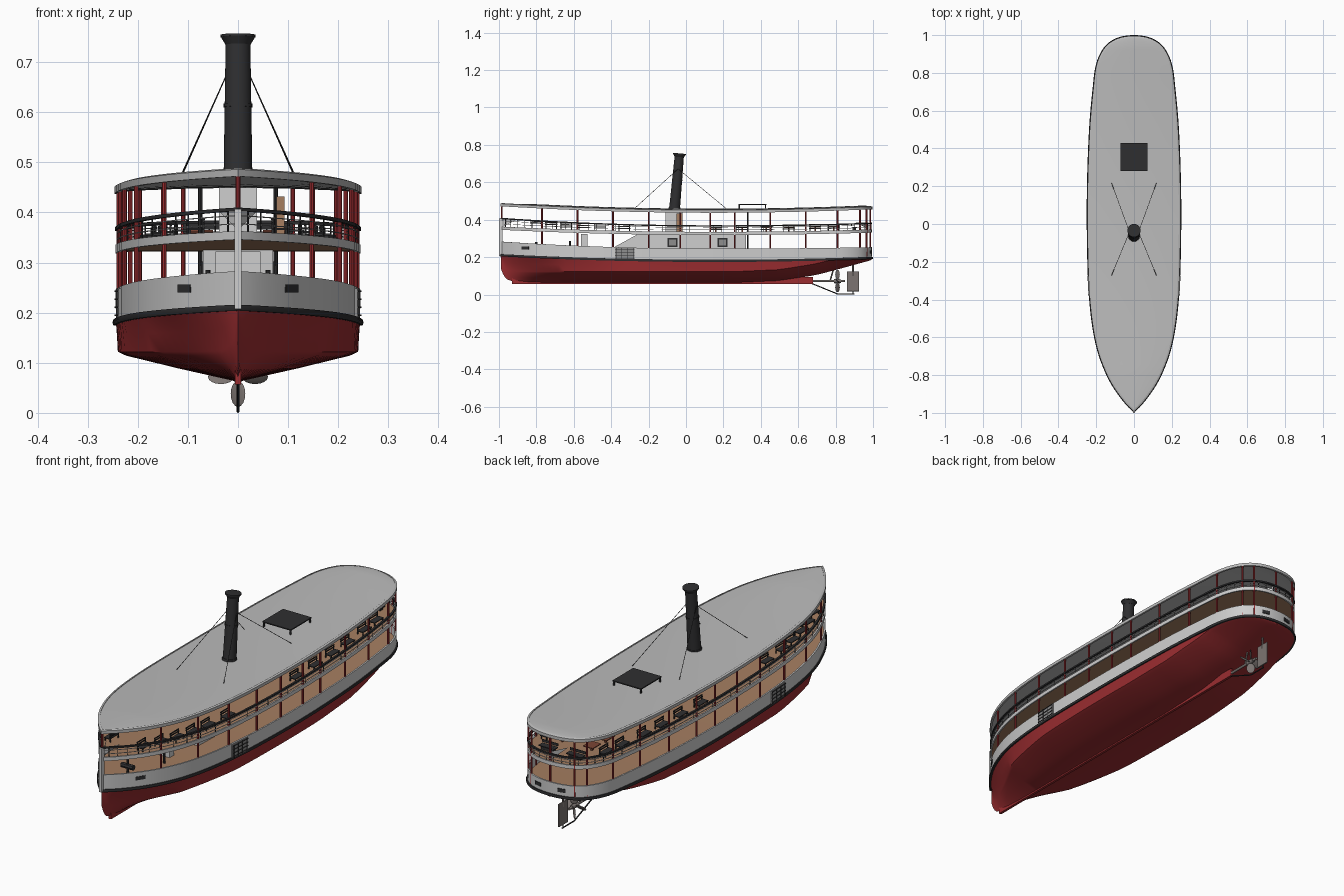
import bpy, bmesh, math
from mathutils import Vector, Matrix

if "Cube" in bpy.data.objects:
    bpy.data.objects.remove(bpy.data.objects["Cube"])

def mat(name, r, g, b):
    m = bpy.data.materials.new(name)
    m.diffuse_color = (r, g, b, 1)
    m.use_nodes = True
    m.node_tree.nodes["Principled BSDF"].inputs["Base Color"].default_value = m.diffuse_color
    return m

RED = mat("hull red", .33, .026, .03)
WHITE = mat("white paint", .62, .62, .62)
ROOF = mat("roof grey", .5, .5, .5)
BLACK = mat("black iron", .028, .028, .03)
WOOD = mat("deck wood", .38, .21, .12)
BROWN = mat("table brown", .2, .06, .035)
METAL = mat("propeller metal", .2, .175, .165)
GREY = mat("gate grey", .27, .27, .27)

# Half outline of the ship seen from above, smoothed with Catmull-Rom
PLAN = [(0, -.99), (.035, -.955), (.075, -.905), (.115, -.845), (.15, -.775), (.185, -.68), (.21, -.57),
        (.228, -.43), (.238, -.27), (.243, -.05), (.243, .15), (.238, .35), (.228, .55), (.212, .72),
        (.2, .82), (.18, .885), (.15, .935), (.11, .968), (.06, .987), (0, .993)]

def smooth_path(p, n=3):
    p = [Vector(q) for q in p]
    e = [2 * p[0] - p[1]] + p + [Vector((-p[-2].x, p[-2].y))]
    out = []
    for i in range(len(p) - 1):
        a, b, c, d = e[i:i + 4]
        for k in range(n):
            t = k / n
            out.append(.5 * (2 * b + (c - a) * t + (2 * a - 5 * b + 4 * c - d) * t**2 + (3 * b - a - 3 * c + d) * t**3))
    return out + [p[-1]]

HALF = smooth_path(PLAN)
LOOP = HALF + [Vector((-p.x, p.y)) for p in HALF[-2:0:-1]]

def lerp_table(t, v):
    for (a, fa), (b, fb) in zip(t, t[1:]):
        if v <= b:
            return fa + (fb - fa) * max(0, (v - a) / (b - a))
    return t[-1][1]

def hw(y):
    return lerp_table([(p.y, p.x) for p in HALF], y)

def sheer(bow, mid, stern):
    return lambda y: mid + ((bow - mid) * ((.15 - y) / 1.14)**2 if y < .15 else (stern - mid) * ((y - .15) / .85)**2)

WALE, BULWARK = sheer(.21, .18, .196), sheer(.283, .245, .253)
DECK, RAIL, TOP = sheer(.36, .332, .345), sheer(.41, .37, .384), sheer(.486, .451, .47)
MAIN = lambda y: WALE(y) + .018

def finish(name, bm, mats, smooth=None):
    bmesh.ops.remove_doubles(bm, verts=bm.verts, dist=1e-5)
    bmesh.ops.recalc_face_normals(bm, faces=bm.faces)
    me = bpy.data.meshes.new(name)
    bm.to_mesh(me)
    bm.free()
    for m in mats:
        me.materials.append(m)
    o = bpy.data.objects.new(name, me)
    bpy.context.collection.objects.link(o)
    if smooth:
        bpy.ops.object.select_all(action='DESELECT')
        o.select_set(True)
        bpy.context.view_layer.objects.active = o
        bpy.ops.object.shade_smooth_by_angle(angle=math.radians(smooth))
    return o

def grid(bm, rows, closed=False):
    vs = [[bm.verts.new(p) for p in r] for r in rows]
    for a, b in (zip(vs, vs[1:] + vs[:1]) if closed else zip(vs, vs[1:])):
        m = len(a)
        for j in range(m if closed else m - 1):
            bm.faces.new((a[j], a[(j + 1) % m], b[(j + 1) % m], b[j]))

def band(name, profile, mtl):
    """Sweep a closed profile of (outward offset, height function, dz) round the ship."""
    bm, rows, n = bmesh.new(), [], len(LOOP)
    for i, p in enumerate(LOOP):
        t = (LOOP[(i + 1) % n] - LOOP[i - 1]).normalized()
        rows.append([(p.x + t.y * o, p.y - t.x * o, f(p.y) + dz) for o, f, dz in profile])
    grid(bm, rows, True)
    return finish(name, bm, [mtl], 40)

def slab(name, f, thick, crown, inset, mats):
    """Cambered deck filling the outline; materials are top, bottom."""
    bm = bmesh.new()
    fr = [-1, -.75, -.4, 0, .4, .75, 1]
    for dz in (0, -thick):
        grid(bm, [[(max(p.x - inset, 0) * k, p.y * (1 - inset), f(p.y) + dz + crown * (1 - k * k) * min(1, p.x / .15))
                   for k in fr] for p in HALF])
    for s in (1, -1):
        grid(bm, [[(s * max(p.x - inset, 0), p.y * (1 - inset), f(p.y) + dz) for dz in (0, -thick)] for p in HALF])
    o = finish(name, bm, mats, 40)
    for q in o.data.polygons:
        q.material_index = 1 if q.normal.z < -.5 else 0

def box(bm, c, s, rot=0):
    bmesh.ops.create_cube(bm, size=1, matrix=Matrix.Translation(c) @ Matrix.Rotation(rot, 4, 'Z') @ Matrix.Diagonal((*s, 1)))

def rod(bm, a, b, r, r2=None, n=8):
    a, b = Vector(a), Vector(b)
    d = b - a
    m = Matrix.Translation((a + b) / 2) @ d.to_track_quat('Z', 'Y').to_matrix().to_4x4()
    bmesh.ops.create_cone(bm, cap_ends=True, segments=n, radius1=r, radius2=r if r2 is None else r2, depth=d.length, matrix=m)

def part(name, mtl, items, kind=box, smooth=None):
    bm = bmesh.new()
    for it in items:
        kind(bm, *it)
    return finish(name, bm, [mtl], smooth)

# Hull
KEEL = [(-.99, .14), (-.975, .1), (-.955, .08), (-.905, .064), (-.8, .062), (.25, .062), (.5, .073), (.7, .105),
        (.85, .145), (.97, .178), (1, .187)]
bm, rows = bmesh.new(), []
for p in HALF:
    zw, zk = WALE(p.y), lerp_table(KEEL, p.y)
    zc = min(zk + .06, zw - .006)
    c = lerp_table([(-.99, .25), (-.85, .55), (-.65, .88), (-.35, .985), (1, .985)], p.y)
    half = [(p.x, zw), (p.x * (.4 + .6 * c), zw * .5 + zc * .5), (p.x * c, zc), (p.x * c * .93, zc - (zc - zk) * .13),
            (p.x * c * .5, zk + (zc - zk) * .45)]
    rows.append([(x, p.y, z) for x, z in half] + [(0, p.y, zk)] + [(-x, p.y, z) for x, z in half[::-1]])
grid(bm, rows)
finish("hull", bm, [RED], 35)
part("keel", RED, [((0, -.125, .075), (.012, 1.61, .036))])

# Wale, bulwark, decks, roof
band("wale", [(-.004, WALE, -.006), (.005, WALE, -.006), (.007, WALE, 0), (.005, WALE, .006), (-.004, WALE, .006)], BLACK)
band("bulwark", [(0, WALE, 0), (.001, BULWARK, 0), (-.006, BULWARK, 0), (-.006, WALE, 0)], WHITE)
slab("main_deck", MAIN, .006, 0, .004, [WOOD, WOOD])
slab("upper_deck", DECK, .01, 0, .004, [WOOD, WOOD])
band("upper_deck_edge", [(-.006, DECK, -.014), (.001, DECK, -.014), (.001, DECK, .003), (-.006, DECK, .003)], WHITE)
slab("roof", TOP, .01, .008, 0, [ROOF, ROOF])
band("roof_edge", [(-.006, TOP, -.014), (.003, TOP, -.014), (.003, TOP, 0), (-.006, TOP, .003)], ROOF)

# Railing
band("top_rail", [(-.007, RAIL, -.007), (.002, RAIL, -.007), (.002, RAIL, 0), (-.007, RAIL, 0)], BLACK)
for k in (.35, .68):
    f = lambda y, k=k: DECK(y) + k * (RAIL(y) - DECK(y))
    band("rail_wire", [(-.004, f, -.001), (-.001, f, -.001), (-.001, f, .001), (-.004, f, .001)], WHITE)
part("rail_stanchions", BLACK, [((p.x - .003 * (p.x > 0) + .006 * (p.x < 0) * .5, p.y * .997, DECK(p.y)),
     (p.x - .003 * (p.x > 0) + .003 * (p.x < 0), p.y * .997, RAIL(p.y) - .003), .0016, None, 5) for p in LOOP[::2]], rod)

# Roof posts
ys = [-.77, -.58, -.39, -.2, -.03, .13, .26, .45, .64, .81, .93, .965]
part("roof_posts", RED, [((s * (hw(y) - .005), y, BULWARK(y) - .05), (s * (hw(y) - .005), y, TOP(y) - .005), .0045)
     for y in ys for s in (1, -1)] + [((0, .985, .25), (0, .985, .465), .0045), ((0, -.985, .4), (0, -.985, .48), .0045)], rod, 40)
part("stem_post", WHITE, [((0, -.99, .307), (.013, .02, .2))])
part("inner_posts", BLACK, [((s * .075, .33, .19), (s * .075, .33, .452), .0045) for s in (1, -1)], rod, 40)

# Main-deck cabin with sloped stair front, windows and locker
bm = bmesh.new()
side = [(-.39, .19), (-.39, .25), (-.25, .327), (.32, .327), (.32, .19)]
vs = [[bm.verts.new((x, y, z)) for y, z in side] for x in (-.07, .07)]
for v in vs:
    bm.faces.new(v)
for i in range(5):
    j = (i + 1) % 5
    bm.faces.new((vs[0][i], vs[0][j], vs[1][j], vs[1][i]))
finish("cabin", bm, [WHITE])
part("window_frames", BLACK, [((s * .071, y, .278), (.005, .055, .048)) for y in (-.072, .195) for s in (1, -1)])
part("window_panes", GREY, [((s * .0725, y, .278), (.005, .038, .03)) for y in (-.072, .195) for s in (1, -1)])
part("forward_locker", WHITE, [((0, -.545, .26), (.09, .035, .125))])
part("winch", BLACK, [((-.03, -.8, .25), (.03, -.8, .25), .012), ((0, -.8, .2), (0, -.8, .28), .006),
     ((.06, -.62, .2), (.06, -.62, .285), .005), ((-.06, -.62, .2), (-.06, -.62, .285), .005)], rod, 40)

# Upper-deck casing and cupboard
part("funnel_casing", WHITE, [((0, -.065, .39), (.075, .09, .12))])
part("cupboard", WOOD, [((.085, -.035, .382), (.016, .03, .1))])

# Benches and tables on the upper deck
bench, table = [], []
for y in [-.8, -.72, -.64, -.55, -.46, -.33, .16, .3, .43, .55, .69, .79]:
    for s in (1, -1):
        x, z = s * (hw(y) - .055), DECK(y)
        bench += [((x, y, z + .016), (.03, .066, .004)), ((x - s * .015, y, z + .027), (.003, .066, .005)),
                  ((x - s * .016, y, z + .036), (.003, .066, .005))]
        bench += [((x + s * dx, y + dy, z + h / 2), (.004, .004, h)) for dy in (-.028, .028) for dx, h in ((-.015, .038), (.012, .016))]
        if y > .1:
            table += [((s * .075, y, z + .024), (.05, .06, .004)), ((s * .075, y, z + .012), (.008, .008, .024))]
for x in (-.07, .07):
    bench += [((x, .9, .36), (.08, .03, .004)), ((x, .885, .372), (.08, .003, .012)), ((x, .9, .351), (.06, .02, .015))]
part("benches", BLACK, bench)
part("tables", BROWN, table)

# Corner panels at both ends of the upper deck
bm = bmesh.new()
for y, d, z in ((-.975, .07, .365), (.975, -.07, .35)):
    for s in (1, -1):
        bm.faces.new([bm.verts.new(v) for v in ((0, y, z), (0, y, z + .035), (s * .035, y + d, z + .035))])
finish("end_panels", bm, [WHITE])

# Funnel with rim, bands and stays
def fy(z):
    return -.062 + (z - .45) * .09
def funnel_ring(z0, z1, r0, r1):
    return ((0, fy(z0), z0), (0, fy(z1), z1), r0, r1, 32)
part("funnel", BLACK, [funnel_ring(.42, .75, .0295, .0245), funnel_ring(.61, .617, .0285, .0285),
     funnel_ring(.735, .75, .025, .034), funnel_ring(.75, .7545, .035, .035), funnel_ring(.455, .468, .032, .031)], rod, 35)
part("funnel_stays", BLACK, [((s * .024, fy(.67), .672), (s * .12, y, TOP(y) + .004), .0012, None, 5)
     for s in (1, -1) for y in (.22, -.275)], rod)

# Raised hatch on the roof
part("roof_hatch", BLACK, [((0, .355, .481), (.145, .15, .005))] +
     [((sx * .068, .355 + sy * .07, .468), (.006, .006, .026)) for sx in (1, -1) for sy in (1, -1)])

# Boarding gates, bow and stern plates
gate, bars = [], []
for s in (1, -1):
    gate.append((((s * .2365), -.328, .219), (.009, .105, .058), s * -.05))
    bars += [((s * .242, -.328, .195 + .016 * k), (.003, .105, .003), s * -.05) for k in range(4)]
    bars += [((s * .242, -.373 + .03 * k, .219), (.003, .003, .058), s * -.05) for k in range(4)]
part("boarding_gates", GREY, gate)
part("gate_bars", BLACK, bars)
part("bow_plates", BLACK, [((s * (hw(-.86) + .001), -.86, .248), (.004, .045, .016), s * math.atan2(-.04, .06)) for s in (1, -1)])
part("stern_plates", BLACK, [((s * .06, .988, .226), (.035, .005, .016), s * -.25) for s in (1, -1)])

# Propeller, shaft, rudder and skeg
part("propeller_shaft", METAL, [((0, .6, .072), (0, .85, .072), .006, None, 12), ((0, .79, .072), (0, .83, .072), .012, .009, 12),
     ((0, .77, .072), (0, .79, .14), .004), ((0, .893, .1), (0, .893, .19), .005)], rod, 40)
bm = bmesh.new()
for k in range(4):
    m = (Matrix.Translation((0, .81, .072)) @ Matrix.Rotation(k * math.pi / 2, 4, 'Y') @ Matrix.Translation((0, 0, .034))
         @ Matrix.Rotation(.7, 4, 'Z') @ Matrix.Diagonal((.019, .003, .026, 1)))
    bmesh.ops.create_uvsphere(bm, u_segments=16, v_segments=8, radius=1, matrix=m)
finish("propeller_blades", bm, [METAL], 60)
rudder = part("rudder", METAL, [((0, .893, .07), (.007, .066, .106))])
bev = rudder.modifiers.new("rounded", 'BEVEL')
bev.width, bev.segments = .003, 2
part("skeg", BLACK, [((0, .67, .06), (0, .81, .003), .003), ((0, .81, .003), (0, .9, .003), .003),
     ((0, .893, .002), (0, .893, .03), .003)], rod)
